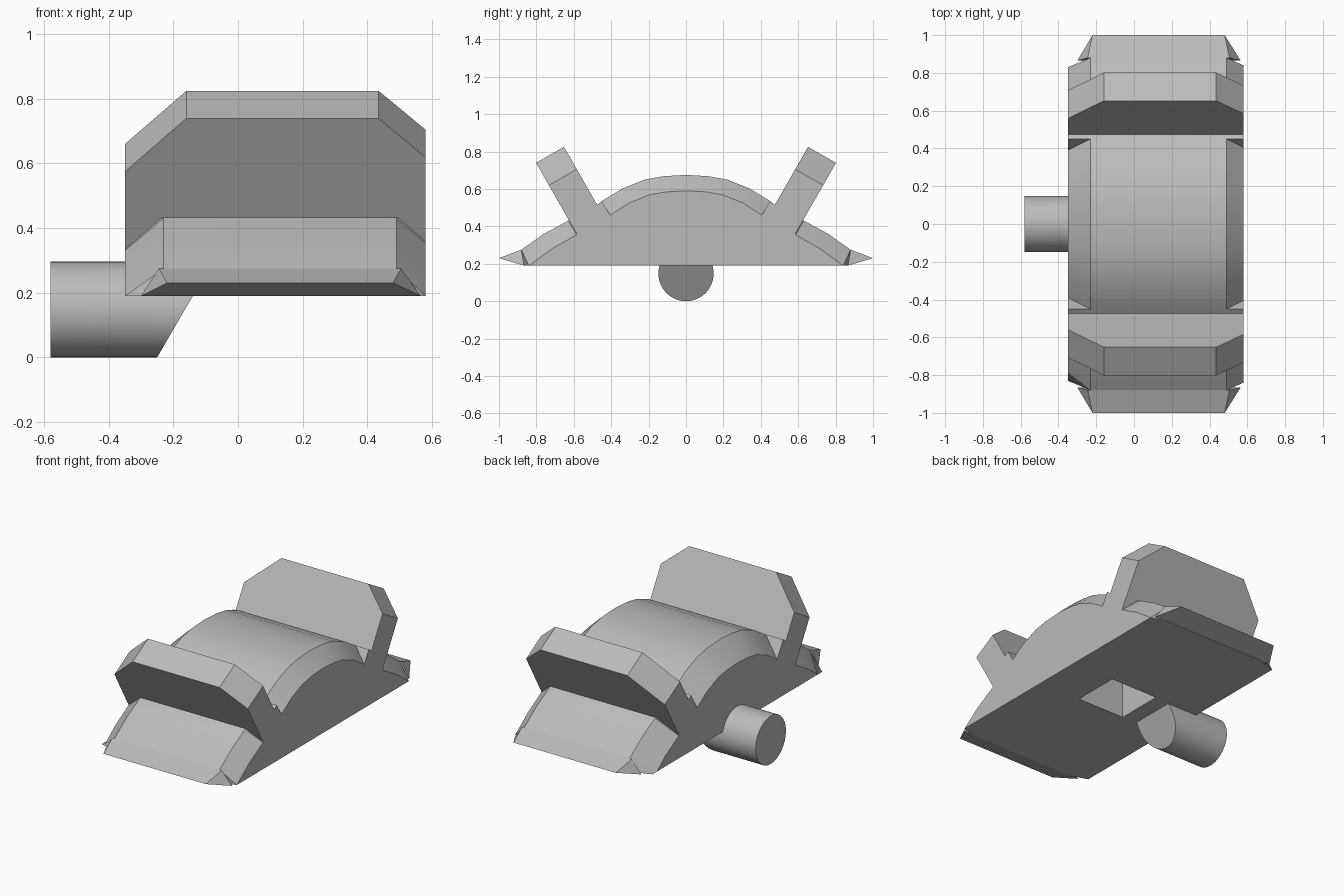
import bpy, bmesh, math
from mathutils import Vector

if "Cube" in bpy.data.objects:
    bpy.data.objects.remove(bpy.data.objects["Cube"])

grey = bpy.data.materials.new("plain grey")
grey.diffuse_color = (0.5, 0.5, 0.5, 1)
grey.use_nodes = True
grey.node_tree.nodes["Principled BSDF"].inputs["Base Color"].default_value = grey.diffuse_color

X0, X1, X2, X3 = -0.35, -0.23, 0.49, 0.58   # end, chamfer start, chamfer end, end
FLOOR = 0.19


def finish(name, bm, smooth=True):
    bmesh.ops.recalc_face_normals(bm, faces=bm.faces)
    me = bpy.data.meshes.new(name)
    bm.to_mesh(me)
    bm.free()
    me.materials.append(grey)
    ob = bpy.data.objects.new(name, me)
    bpy.context.collection.objects.link(ob)
    if smooth:
        bpy.ops.object.select_all(action='DESELECT')
        ob.select_set(True)
        bpy.context.view_layer.objects.active = ob
        bpy.ops.object.shade_smooth_by_angle(angle=math.radians(20))
    return ob


def loft(rings):
    """Skin equal-length closed rings and cap both ends."""
    bm = bmesh.new()
    vs = [[bm.verts.new(p) for p in r] for r in rings]
    n = len(vs[0])
    for a, b in zip(vs, vs[1:]):
        for i in range(n):
            j = (i + 1) % n
            bm.faces.new((a[i], a[j], b[j], b[i]))
    bm.faces.new(vs[0])
    bm.faces.new(vs[-1])
    bmesh.ops.remove_doubles(bm, verts=bm.verts, dist=1e-5)
    bmesh.ops.dissolve_degenerate(bm, edges=bm.edges, dist=1e-5)
    return bm


# half profile: y, z and the inward shift at the chamfered ends
HALF = [
    (0.12, 0.668, -0.012, -0.084), (0.22, 0.65, -0.022, -0.082),
    (0.34, 0.602, -0.034, -0.078), (0.45, 0.535, -0.045, -0.075),
    (0.45, 0.535, 0, 0), (0.475, 0.515, 0, 0), (0.63, 0.43, -0.06, 0),
    (0.63, 0.43, -0.045, -0.075), (0.76, 0.36, -0.043, -0.08),
    (0.88, 0.275, -0.04, -0.085), (0.87, 0.19, -0.03, 0),
]


def body_ring(x, k):
    half = []
    for y, z, dy, dz in HALF:
        y, z = y + k * dy, z + k * dz
        if z < FLOOR:
            y, z = y - 1.5 * (FLOOR - z), FLOOR
        half.append((y, z))
    pts = [(-y, z) for y, z in reversed(half)] + [(0, 0.675 - 0.085 * k)] + half
    return [(x, y, z) for y, z in pts]


# domed body with chamfered ends
body = finish("body", loft([body_ring(X0, 1.33), body_ring(X1, 0),
                            body_ring(X2, 0), body_ring(X3, 1)]))

# square socket in the underside
bm = bmesh.new()
bmesh.ops.create_cube(bm, size=1)
for v in bm.verts:
    v.co = Vector((0.125 + v.co.x * 0.33, v.co.y * 0.3, 0.29 + v.co.z * 0.36))
cutter = finish("socket_cutter", bm, False)
cutter.hide_render = True
cutter.hide_viewport = True
mod = body.modifiers.new("socket", 'BOOLEAN')
mod.operation = 'DIFFERENCE'
mod.object = cutter
mod.solver = 'EXACT'

# slanted fins and edge wedges, mirrored front to back
d = Vector((0, 0.497, 0.868))
out = Vector((0, 0.868, -0.497)) * 0.172
foot = Vector((0, 0.475, 0.515))
outline = [(X0, -0.18), (X0, 0.167), (-0.16, 0.357), (0.435, 0.357),
           (X3, 0.219), (X3, -0.18)]
for side, label in ((1, "back"), (-1, "front")):
    flip = lambda p: (p[0], p[1] * side, p[2])
    inner = [Vector((x, 0, 0)) + foot + d * t for x, t in outline]
    finish(label + "_fin", loft([[flip(p) for p in inner],
                                 [flip(p + out) for p in inner]]), False)
    left = [(-0.30, 0.865, 0.19), (-0.22, 1.0, 0.23), (-0.245, 0.88, 0.275)]
    right = [(0.565, 0.865, 0.19), (0.48, 1.0, 0.23), (0.505, 0.88, 0.275)]
    finish(label + "_edge_wedge", loft([[flip(p) for p in left],
                                        [flip(p) for p in right]]), False)

# round peg with a slanted inner end
rings = [[], []]
for i in range(48):
    a = 2 * math.pi * i / 48
    y, z = 0.148 * math.cos(a), 0.148 + 0.148 * math.sin(a)
    rings[0].append((-0.58, y, z))
    rings[1].append((-0.25 + 0.58 * z, y, z))
finish("peg", loft(rings))
